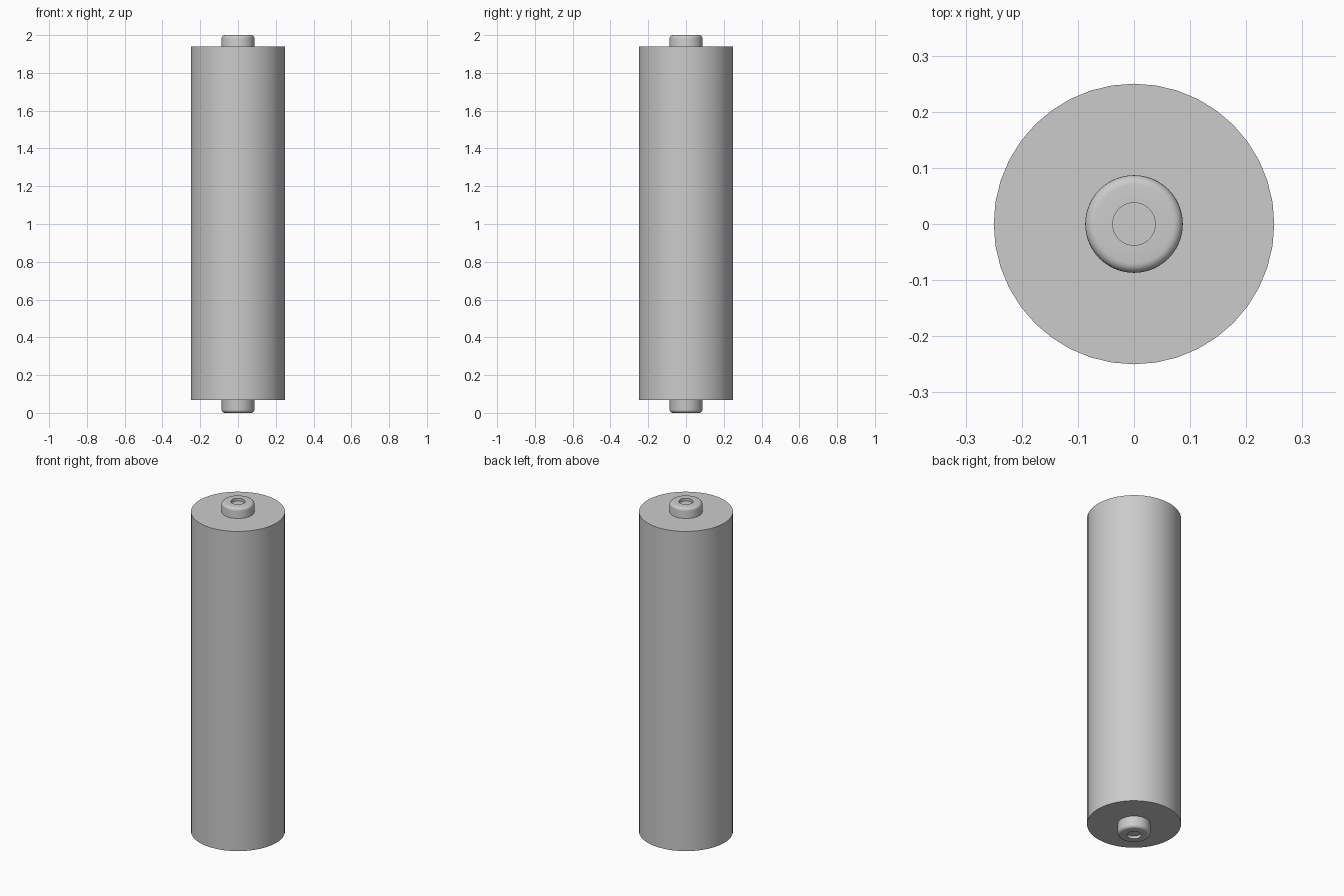
import bpy
import math

cube = bpy.data.objects.get("Cube")
if cube:
    bpy.data.objects.remove(cube, do_unlink=True)

grey = bpy.data.materials.new("plain_grey")
grey.use_nodes = True
colour = (0.6, 0.6, 0.6, 1)
grey.diffuse_color = colour
grey.node_tree.nodes["Principled BSDF"].inputs["Base Color"].default_value = colour


def lathe(name, profile, sides):
    """Turn a (radius, height) profile around z, capping both ends."""
    verts, faces = [], []
    for r, z in profile:
        for i in range(sides):
            a = math.tau * i / sides
            verts.append((r * math.cos(a), r * math.sin(a), z))
    for k in range(len(profile) - 1):
        for i in range(sides):
            j = (i + 1) % sides
            faces.append((k * sides + i, k * sides + j,
                          (k + 1) * sides + j, (k + 1) * sides + i))
    last = (len(profile) - 1) * sides
    faces.append(tuple(reversed(range(sides))))
    faces.append(tuple(range(last, last + sides)))
    mesh = bpy.data.meshes.new(name)
    mesh.from_pydata(verts, [], faces)
    mesh.materials.append(grey)
    obj = bpy.data.objects.new(name, mesh)
    bpy.context.collection.objects.link(obj)
    bpy.ops.object.select_all(action="DESELECT")
    obj.select_set(True)
    bpy.context.view_layer.objects.active = obj
    bpy.ops.object.shade_smooth_by_angle(angle=math.radians(35))
    return obj


# Roller body
lathe("roller_body", [(0.25, 0.067), (0.25, 1.94)], 40)

# Axle pin with rounded rims and a shallow round recess in each end
radius, hole, depth, fillet, steps = 0.087, 0.038, 0.016, 0.017, 5
lower = [(hole, depth), (hole, 0)]
for s in range(steps + 1):
    a = math.pi / 2 * s / steps
    lower.append((radius - fillet + fillet * math.sin(a),
                  fillet - fillet * math.cos(a)))
upper = [(r, 2 - z) for r, z in reversed(lower)]
lathe("axle_pin", lower + upper, 48)
